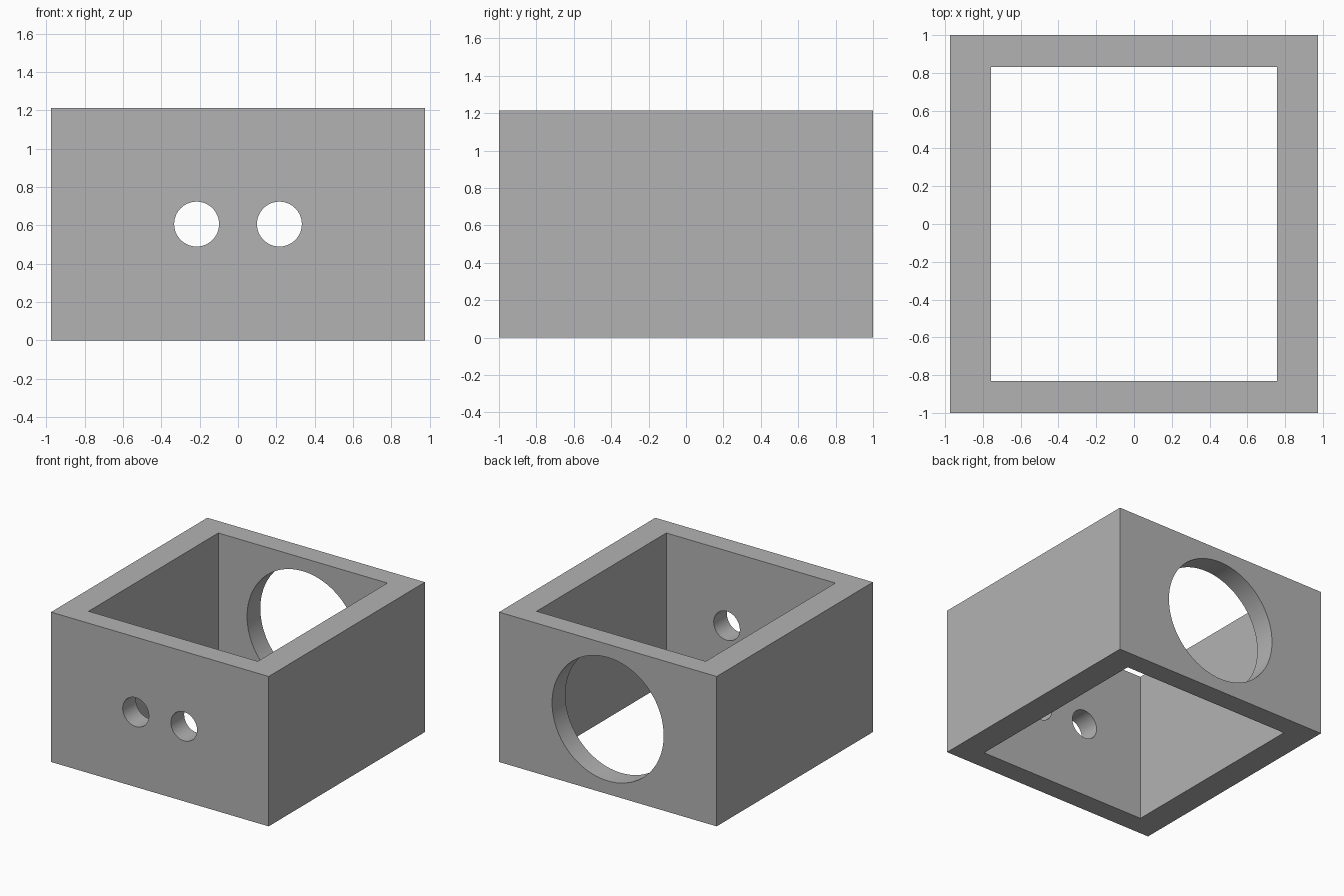
import bpy
import math

cube = bpy.data.objects.get("Cube")
if cube:
    bpy.data.objects.remove(cube, do_unlink=True)

WIDTH, DEPTH, HEIGHT = 1.95, 2.0, 1.214
INNER_WIDTH, INNER_DEPTH = 1.516, 1.66
MID = HEIGHT / 2

grey = bpy.data.materials.new("grey")
grey.use_nodes = True
colour = (0.45, 0.45, 0.45, 1)
grey.diffuse_color = colour
grey.node_tree.nodes["Principled BSDF"].inputs["Base Color"].default_value = colour


def box(name, size):
    bpy.ops.mesh.primitive_cube_add(size=1, location=(0, 0, MID))
    ob = bpy.context.object
    ob.name = name
    ob.scale = size
    bpy.ops.object.transform_apply(location=True, rotation=True, scale=True)
    ob.data.materials.append(grey)
    return ob


def drill(name, x, y, radius):
    """Cylinder along y, centred on one wall."""
    bpy.ops.mesh.primitive_cylinder_add(
        vertices=96, radius=radius, depth=0.6, location=(x, y, MID),
        rotation=(math.pi / 2, 0, 0))
    ob = bpy.context.object
    ob.name = name
    ob.data.materials.append(grey)
    return ob


def cut(target, cutter):
    mod = target.modifiers.new(cutter.name, 'BOOLEAN')
    mod.operation = 'DIFFERENCE'
    mod.solver = 'EXACT'
    mod.object = cutter
    bpy.context.view_layer.objects.active = target
    bpy.ops.object.modifier_apply(modifier=mod.name)
    bpy.data.objects.remove(cutter, do_unlink=True)


# Open rectangular frame
frame = box("box_frame", (WIDTH, DEPTH, HEIGHT))
cut(frame, box("cavity_cutter", (INNER_WIDTH, INNER_DEPTH, HEIGHT * 2)))

# Two small holes in the front wall
for side in (-1, 1):
    cut(frame, drill("small_hole_cutter", side * 0.216, -DEPTH / 2, 0.117))

# One large opening in the back wall
cut(frame, drill("large_hole_cutter", 0, DEPTH / 2, 0.5))

# Smooth bores, crisp edges
bpy.ops.object.select_all(action='DESELECT')
frame.select_set(True)
bpy.context.view_layer.objects.active = frame
bpy.ops.object.shade_smooth_by_angle(angle=math.radians(30))
